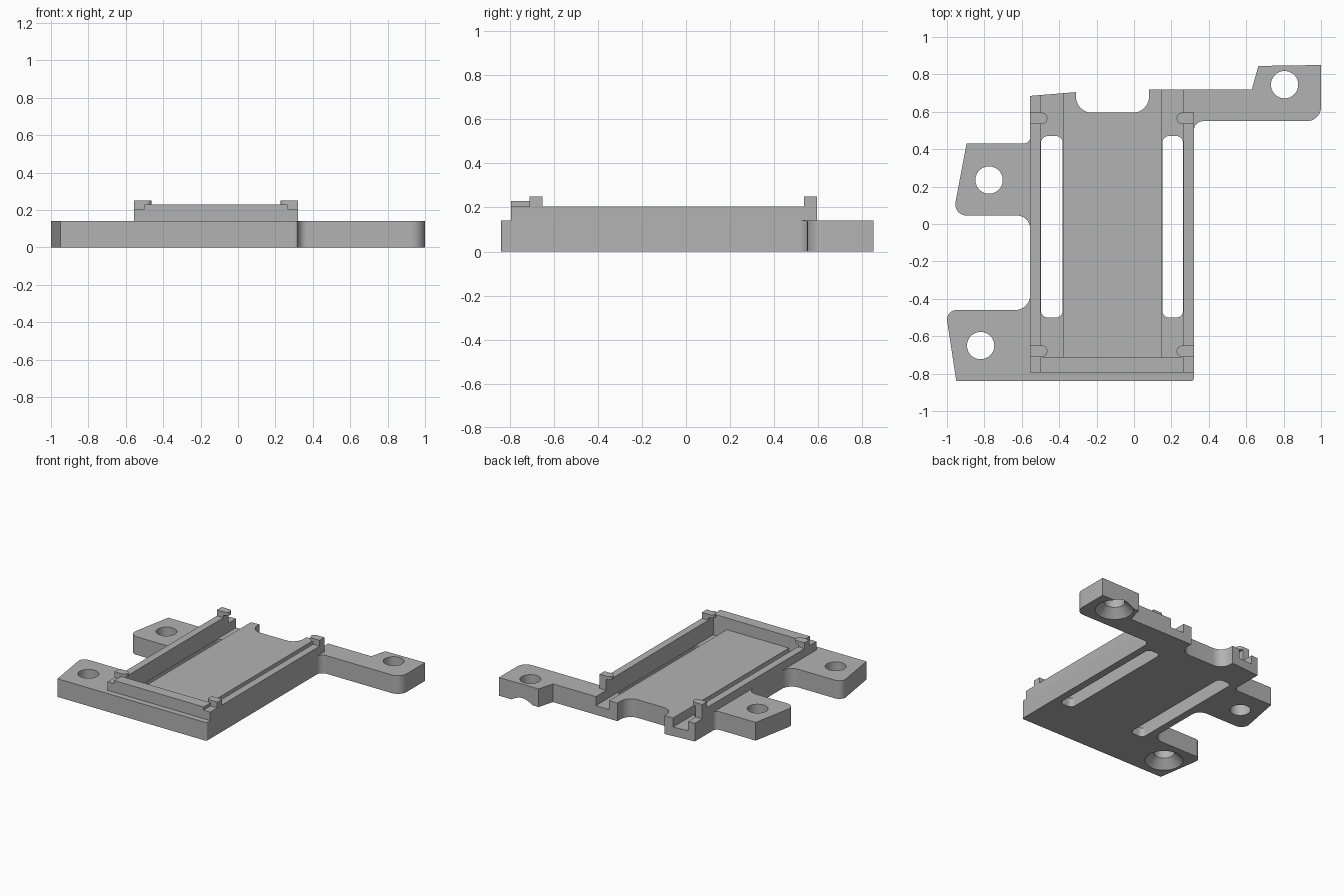
import bpy, bmesh, math
from mathutils import Vector

if "Cube" in bpy.data.objects:
    bpy.data.objects.remove(bpy.data.objects["Cube"], do_unlink=True)

grey = bpy.data.materials.new("light grey")
grey.use_nodes = True
COLOUR = (0.45, 0.45, 0.45, 1)
grey.diffuse_color = COLOUR
grey.node_tree.nodes["Principled BSDF"].inputs["Base Color"].default_value = COLOUR


def finish(bm, name):
    bmesh.ops.recalc_face_normals(bm, faces=bm.faces)
    mesh = bpy.data.meshes.new(name)
    bm.to_mesh(mesh)
    bm.free()
    mesh.materials.append(grey)
    obj = bpy.data.objects.new(name, mesh)
    bpy.context.collection.objects.link(obj)
    return obj


def rounded(corners, steps=8):
    """Turn (x, y, radius) corners into an outline with tangent arcs."""
    pts = []
    for i, (x, y, r) in enumerate(corners):
        p = Vector((x, y))
        if not r:
            pts.append(p)
            continue
        a = (Vector(corners[i - 1][:2]) - p).normalized()
        b = (Vector(corners[(i + 1) % len(corners)][:2]) - p).normalized()
        half = a.angle(b) / 2
        centre = p + (a + b).normalized() * (r / math.sin(half))
        start = p + a * (r / math.tan(half)) - centre
        end = p + b * (r / math.tan(half)) - centre
        for k in range(steps + 1):
            t = k / steps
            pts.append(centre + (start * (1 - t) + end * t).normalized() * r)
    return pts


def slab(name, corners, z0, z1):
    bm = bmesh.new()
    face = bm.faces.new([bm.verts.new((p.x, p.y, z0)) for p in rounded(corners)])
    top = bmesh.ops.extrude_face_region(bm, geom=[face])["geom"]
    for v in top:
        if isinstance(v, bmesh.types.BMVert):
            v.co.z = z1
    return finish(bm, name)


def box(name, x0, x1, y0, y1, z0, z1, r=0):
    return slab(name, [(x0, y0, r), (x1, y0, r), (x1, y1, r), (x0, y1, r)], z0, z1)


def cone(name, x, y, r0, r1, z0, z1):
    bm = bmesh.new()
    bmesh.ops.create_cone(bm, cap_ends=True, segments=48, radius1=r0, radius2=r1, depth=z1 - z0)
    bmesh.ops.translate(bm, verts=bm.verts, vec=(x, y, (z0 + z1) / 2))
    return finish(bm, name)


def cut(obj, cutter):
    mod = obj.modifiers.new("cut", "BOOLEAN")
    mod.operation = "DIFFERENCE"
    mod.solver = "EXACT"
    mod.object = cutter
    bpy.context.view_layer.objects.active = obj
    bpy.ops.object.modifier_apply(modifier=mod.name)
    bpy.data.objects.remove(cutter, do_unlink=True)


# Main levels and tray limits
BASE, WALL, BAR, CLIP = 0.14, 0.205, 0.23, 0.25
LEFT, RIGHT, FRONT, BACK = -0.555, 0.32, -0.795, 0.595
RIM = 0.056
INNER_FRONT = -0.71

# Base plate with its three mounting ears and back notch
base = slab("base_plate", [
    (-0.95, -0.84, 0), (RIGHT, -0.84, 0.015), (RIGHT, 0.55, 0.05),
    (1, 0.55, 0.075), (1, 0.85, 0), (0.665, 0.845, 0), (0.63, 0.72, 0),
    (0.08, 0.72, 0), (0.08, BACK, 0.085), (-0.31, BACK, 0.085),
    (-0.31, 0.705, 0), (LEFT, 0.685, 0), (LEFT, 0.43, 0.035),
    (-0.895, 0.43, 0), (-0.968, 0.045, 0.06), (LEFT, 0.045, 0.07),
    (LEFT, -0.46, 0.08), (-1.008, -0.46, 0.05)], 0, BASE)

# Sunken channels beside the centre floor, each with a through slot
for x0, x1 in ((LEFT + RIM, -0.38), (0.15, RIGHT - RIM)):
    cut(base, box("channel_cutter", x0, x1, INNER_FRONT, 1, 0.07, 0.3))
    cut(base, box("slot_cutter", x0 + 0.002, x1 - 0.002, -0.5, 0.47, -0.1, 0.3, 0.035))

# Screw holes, two of them countersunk underneath
for x, y, sunk in ((0.805, 0.745, True), (-0.775, 0.235, False), (-0.82, -0.65, True)):
    cut(base, cone("hole_cutter", x, y, 0.073, 0.073, -0.1, 0.3))
    if sunk:
        cut(base, cone("countersink_cutter", x, y, 0.145, 0.053, -0.01, 0.082))

# Tray walls
parts = [base]
parts.append(box("right_wall", LEFT, LEFT + RIM, FRONT, BACK, BASE, WALL))
parts.append(box("left_wall", RIGHT - RIM, RIGHT, FRONT, BACK, BASE, WALL))
parts.append(box("front_wall", LEFT + RIM, RIGHT - RIM, FRONT, INNER_FRONT, BASE, BAR))

# Corner clips: a post on the wall with a rounded tip hanging inward
for side, outer, d in (("right", LEFT, 1), ("left", RIGHT, -1)):
    for end, y0 in (("front", INNER_FRONT), ("back", BACK - 0.06)):
        y1 = y0 + 0.06
        x0, x1 = sorted((outer, outer + d * RIM))
        parts.append(box(f"{end}_{side}_clip_post", x0, x1, y0, y1, WALL, 0.225))
        tip = outer + d * 0.092
        parts.append(slab(f"{end}_{side}_clip_tip", [
            (outer, y0, 0), (tip, y0, 0.029), (tip, y1, 0.029), (outer, y1, 0)], 0.225, CLIP))

# Smooth the curved sides and keep edges crisp
bpy.ops.object.select_all(action="DESELECT")
for obj in parts:
    obj.select_set(True)
bpy.context.view_layer.objects.active = base
bpy.ops.object.shade_smooth_by_angle(angle=math.radians(30))
